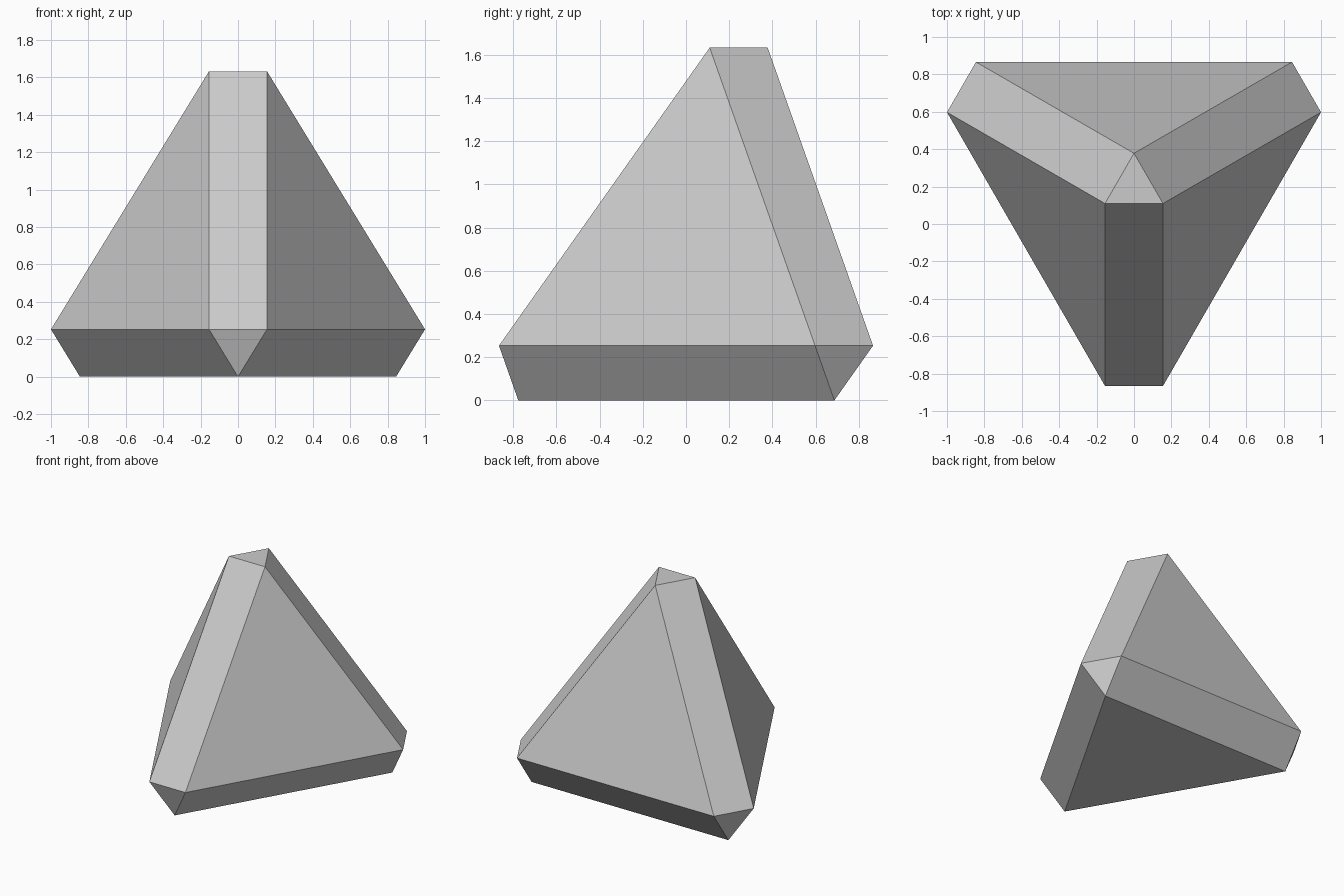
import bpy, bmesh
from math import sqrt, sin, cos, radians
from mathutils import Vector

if "Cube" in bpy.data.objects:
    bpy.data.objects.remove(bpy.data.objects["Cube"])

EDGE, BAND = 1.69, 0.31              # large triangle side, width of the edge bands
push = BAND / sqrt(8 / 3)            # outward shift of every face
radius = EDGE / sqrt(3)
height = EDGE * sqrt(2 / 3)

# Core regular tetrahedron, one corner towards the front
corners = [Vector((radius * cos(radians(a)), radius * sin(radians(a)), 0))
           for a in (-90, 30, 150)] + [Vector((0, 0, height))]
centre = Vector((0, 0, height / 4))

# Move the four faces apart and close the gaps with bands and corner triangles
bm = bmesh.new()
for skipped in corners:
    normal = (centre - skipped).normalized()
    for corner in corners:
        if corner is not skipped:
            bm.verts.new(corner + normal * push)
bmesh.ops.convex_hull(bm, input=bm.verts[:])
bmesh.ops.dissolve_limit(bm, angle_limit=radians(1), verts=bm.verts[:], edges=bm.edges[:])

# Rest on the ground, centred in depth
ys = [v.co.y for v in bm.verts]
shift = Vector((0, -(min(ys) + max(ys)) / 2, -min(v.co.z for v in bm.verts)))
bmesh.ops.translate(bm, verts=bm.verts[:], vec=shift)
bmesh.ops.recalc_face_normals(bm, faces=bm.faces[:])

mesh = bpy.data.meshes.new("chamfered_tetrahedron")
bm.to_mesh(mesh)
bm.free()
bpy.context.collection.objects.link(bpy.data.objects.new("chamfered_tetrahedron", mesh))
